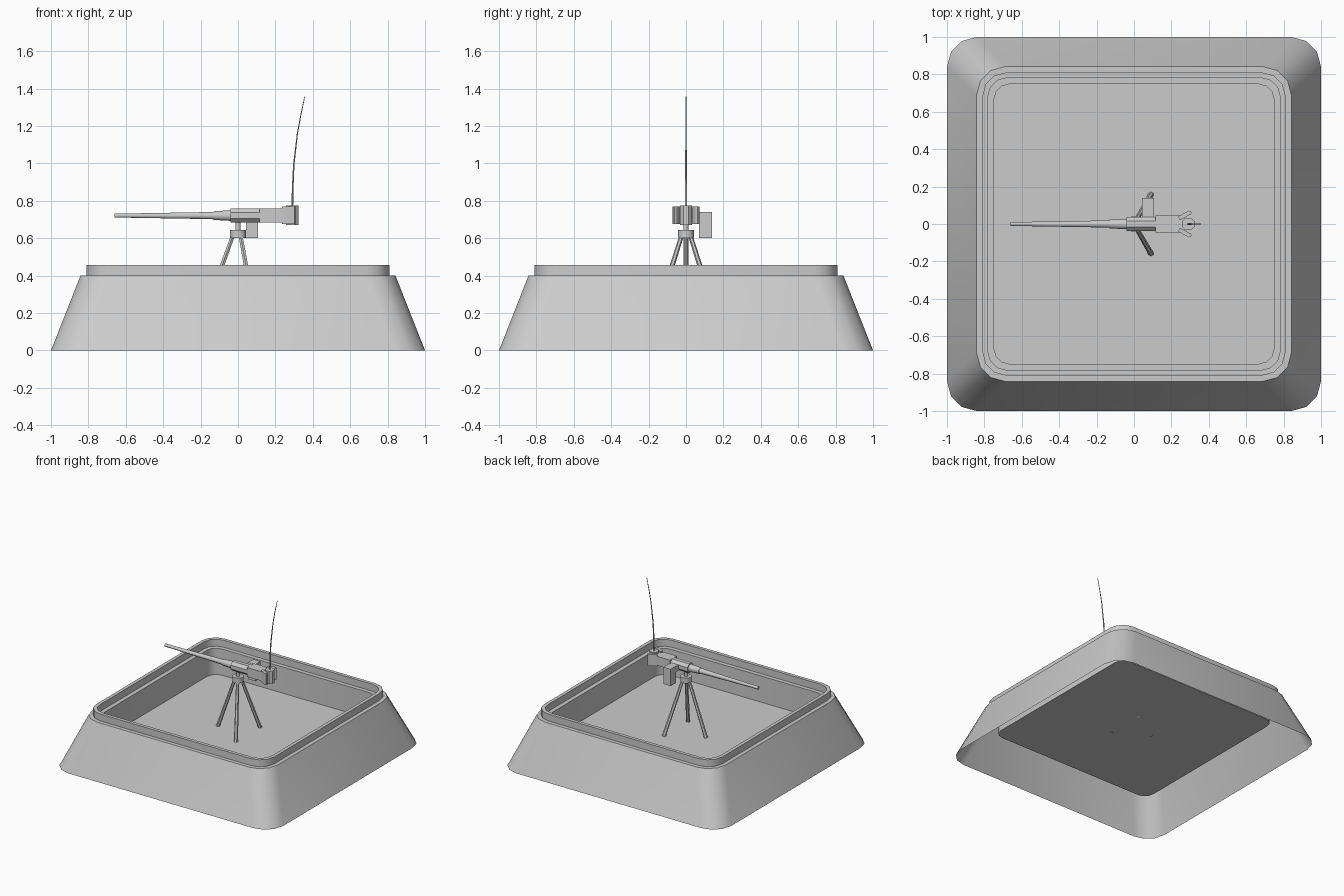
import bpy, bmesh, math
from mathutils import Vector

if "Cube" in bpy.data.objects:
    bpy.data.objects.remove(bpy.data.objects["Cube"])


def make(name, bm, smooth=None):
    bmesh.ops.recalc_face_normals(bm, faces=bm.faces)
    me = bpy.data.meshes.new(name)
    bm.to_mesh(me)
    bm.free()
    ob = bpy.data.objects.new(name, me)
    bpy.context.collection.objects.link(ob)
    if smooth:
        bpy.ops.object.select_all(action='DESELECT')
        ob.select_set(True)
        bpy.context.view_layer.objects.active = ob
        bpy.ops.object.shade_smooth_by_angle(angle=math.radians(smooth))
    return ob


def rounded_square(half, r, z, n=3):
    pts = []
    for q in range(4):
        c = Vector((half - r, half - r))
        for i in range(n + 1):
            a = math.radians(90 * i / n)
            p = c + r * Vector((math.cos(a), math.sin(a)))
            t = q * math.pi / 2
            pts.append((p.x * math.cos(t) - p.y * math.sin(t),
                        p.x * math.sin(t) + p.y * math.cos(t), z))
    return pts


def loft(name, rings, cap_start=True, cap_end=True, smooth=None):
    bm = bmesh.new()
    loops = [[bm.verts.new(p) for p in ring] for ring in rings]
    n = len(loops[0])
    for a, b in zip(loops, loops[1:]):
        for i in range(n):
            j = (i + 1) % n
            bm.faces.new((a[i], a[j], b[j], b[i]))
    if cap_start:
        bm.faces.new(loops[0])
    if cap_end:
        bm.faces.new(loops[-1])
    return make(name, bm, smooth)


def tube(name, stations, sides, smooth=None):
    """Round section swept through (x, y, z, radius) stations."""
    pts = [Vector(s[:3]) for s in stations]
    d = (pts[-1] - pts[0]).normalized()
    u = d.cross(Vector((0, 1, 0))).normalized()
    v = d.cross(u)
    rings = []
    for p, s in zip(pts, stations):
        rings.append([p + s[3] * (math.cos(a) * u + math.sin(a) * v)
                      for a in (2 * math.pi * (i + 0.5) / sides for i in range(sides))])
    return loft(name, rings, smooth=smooth)


def box(name, x0, x1, y0, y1, z0, z1):
    return loft(name, [[(x0, y0, z), (x1, y0, z), (x1, y1, z), (x0, y1, z)] for z in (z0, z1)])


# Sloped emplacement wall with raised rim, inner ledge and sunken floor
profile = [(1.0, 0.16, 0), (0.842, 0.155, 0.4), (0.81, 0.125, 0.4), (0.81, 0.125, 0.457),
           (0.782, 0.105, 0.457), (0.782, 0.105, 0.4), (0.748, 0.08, 0.4), (0.748, 0.08, 0.185)]
loft("pit_wall", [rounded_square(*p) for p in profile], cap_start=False, smooth=35)

# Tripod: three legs, collar and post
for i in range(3):
    a = math.pi + i * 2 * math.pi / 3
    c, s = math.cos(a), math.sin(a)
    tube(f"tripod_leg_{i + 1}", [(0.025 * c, 0.025 * s, 0.62, 0.012),
                                 (0.182 * c, 0.182 * s, 0.185, 0.015)], 6)
tube("tripod_collar", [(0, 0, 0.602, 0.043), (0, 0, 0.645, 0.043)], 12, 35)
tube("tripod_post", [(0, 0, 0.64, 0.014), (0, 0, 0.69, 0.014)], 8, 50)

# Stepped barrel and jacket
zb = 0.721
tube("barrel", [(-0.1, 0, zb, 0.024), (-0.14, 0, zb, 0.021), (-0.22, 0, zb, 0.019),
                (-0.6, 0, zb, 0.012), (-0.605, 0, zb, 0.0125), (-0.66, 0, zb, 0.0125)], 8, 50)
tube("barrel_sleeve", [(-0.03, 0, zb, 0.031), (-0.13, 0, zb, 0.025)], 8, 50)
tube("barrel_jacket", [(-0.04, 0, zb, 0.041), (0.115, 0, zb, 0.041)], 8)

# Receiver, feed tray and ammunition box
box("receiver", 0.115, 0.27, -0.045, 0.045, 0.685, 0.76)
box("feed_tray", 0.042, 0.108, 0.025, 0.075, 0.69, 0.738)
box("ammunition_box", 0.042, 0.108, 0.07, 0.138, 0.602, 0.74)

# Rear housing and splayed grips
tube("rear_housing", [(0.29, 0, 0.67, 0.036), (0.29, 0, 0.775, 0.036)], 8)
for side, label in ((1, "left"), (-1, "right")):
    a, b = Vector((0.24, 0.03 * side)), Vector((0.305, 0.065 * side))
    n = (b - a).orthogonal().normalized() * 0.011
    d = (b - a).normalized() * 0.008
    outline = [a + n, b + n - d, b + n * 0.5, b - n * 0.5, b - n - d, a - n]
    loft(f"grip_{label}", [[(p.x, p.y, z) for p in outline] for z in (0.675, 0.77)])

# Bent whip antenna
tube("antenna", [(0.29, 0, 0.77, 0.006), (0.293, 0, 0.88, 0.005), (0.298, 0, 0.99, 0.0045),
                 (0.317, 0, 1.155, 0.0035), (0.335, 0, 1.255, 0.003), (0.357, 0, 1.358, 0.002)], 6, 60)
